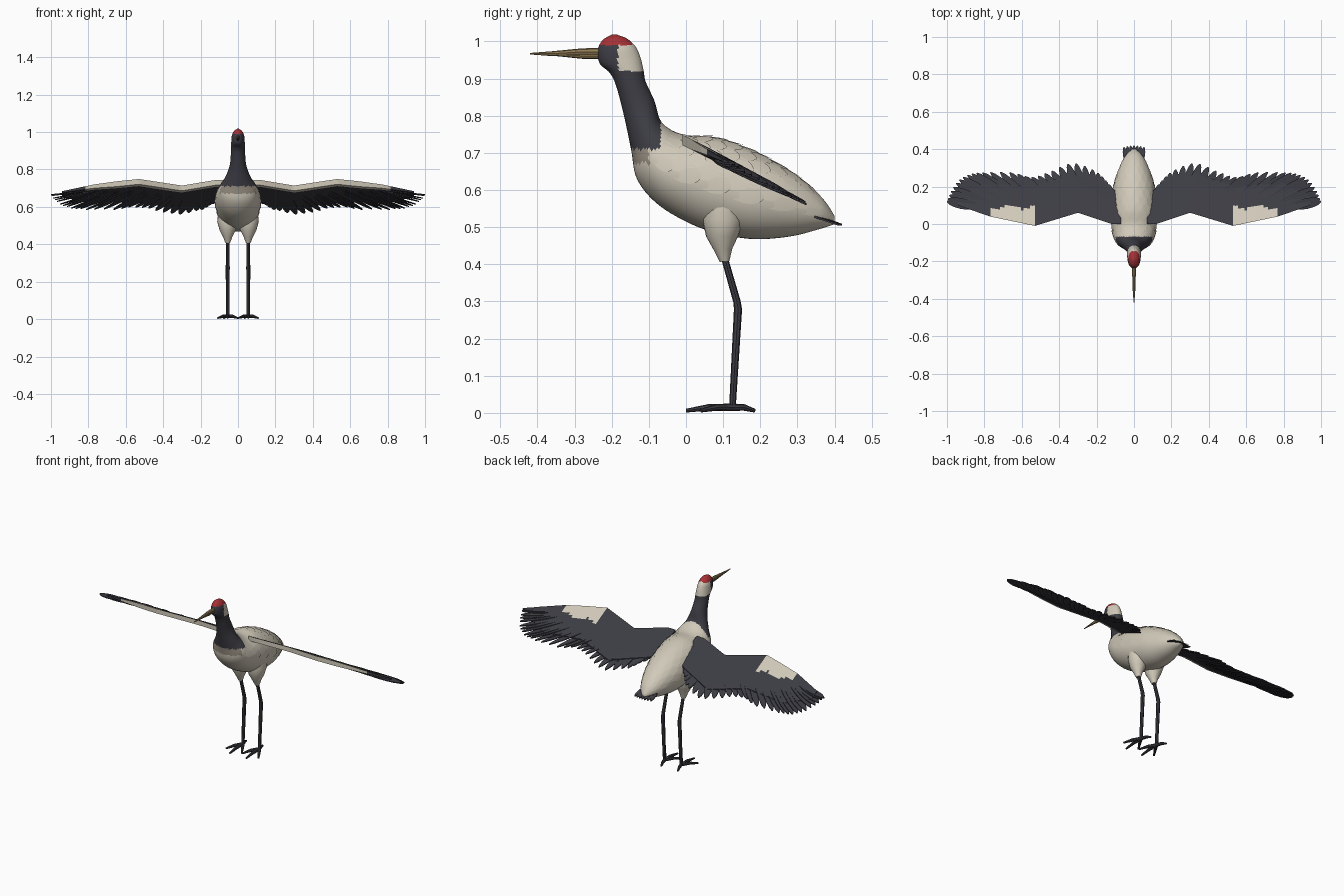
import bpy, bmesh, math
from mathutils import Vector

if "Cube" in bpy.data.objects:
    bpy.data.objects.remove(bpy.data.objects["Cube"])


def material(name, rgb):
    m = bpy.data.materials.new(name)
    m.use_nodes = True
    m.diffuse_color = (*rgb, 1)
    bsdf = m.node_tree.nodes["Principled BSDF"]
    bsdf.inputs["Base Color"].default_value = (*rgb, 1)
    bsdf.inputs["Roughness"].default_value = 0.8
    return m


CREAM = material("cream", (0.64, 0.59, 0.49))
CHARCOAL = material("charcoal", (0.045, 0.045, 0.057))
RED = material("crown red", (0.38, 0.03, 0.035))
HORN = material("beak horn", (0.28, 0.2, 0.09))
TAUPE = material("taupe", (0.31, 0.27, 0.22))


def finish(name, bm, mats, rule=None, smooth=True, closed=True):
    if closed:
        bmesh.ops.recalc_face_normals(bm, faces=bm.faces)
    if rule:
        for f in bm.faces:
            f.material_index = rule(f)
    me = bpy.data.meshes.new(name)
    bm.to_mesh(me)
    bm.free()
    for m in mats:
        me.materials.append(m)
    ob = bpy.data.objects.new(name, me)
    bpy.context.collection.objects.link(ob)
    if smooth:
        bpy.ops.object.select_all(action="DESELECT")
        bpy.context.view_layer.objects.active = ob
        ob.select_set(True)
        bpy.ops.object.shade_smooth_by_angle(angle=math.radians(40))
    return ob


def loft(bm, rings):
    rows = [[bm.verts.new(p) for p in ring] for ring in rings]
    n = len(rows[0])
    for a, b in zip(rows, rows[1:]):
        for i in range(n):
            bm.faces.new((a[i], a[(i + 1) % n], b[(i + 1) % n], b[i]))
    bm.faces.new(rows[0][::-1])
    bm.faces.new(rows[-1])


def tube(bm, path, radii, sides=8):
    pts = [Vector(p) for p in path]
    rings = []
    for i, p in enumerate(pts):
        d = (pts[min(i + 1, len(pts) - 1)] - pts[max(i - 1, 0)]).normalized()
        u = d.cross(Vector((1, 0, 0)) if abs(d.x) < 0.8 else Vector((0, 0, 1))).normalized()
        v = d.cross(u)
        angles = [2 * math.pi * k / sides for k in range(sides)]
        rings.append([p + radii[i] * (u * math.cos(a) + v * math.sin(a)) for a in angles])
    loft(bm, rings)


def spline(rows, t):
    # Catmull-Rom through the rows at parameter t
    i = min(int(t), len(rows) - 2)
    f = t - i
    a, b, c, d = (rows[min(max(i + k, 0), len(rows) - 1)] for k in (-1, 0, 1, 2))
    return [q + 0.5 * f * (r - p + f * (2 * p - 5 * q + 4 * r - s + f * (3 * (q - r) + s - p)))
            for p, q, r, s in zip(a, b, c, d)]


def along(points, x):
    # Straight-line interpolation of y at x
    for (x0, y0), (x1, y1) in zip(points, points[1:]):
        if x <= x1:
            return y0 + (y1 - y0) * (x - x0) / (x1 - x0)
    return points[-1][1]


# Head, neck and body: front/belly point, nape/back point, half width
SECTIONS = [
    (-.2, 1.018, -.185, 1.018, .004), (-.225, 1.003, -.158, 1.007, .022),
    (-.238, .975, -.135, .985, .033), (-.232, .94, -.122, .955, .036),
    (-.205, .915, -.114, .92, .037), (-.188, .88, -.108, .89, .038),
    (-.167, .8, -.085, .84, .045), (-.148, .71, -.07, .79, .07),
    (-.132, .63, -.045, .765, .1), (-.08, .565, 0, .745, .115),
    (0, .515, .07, .742, .12), (.08, .485, .15, .718, .118),
    (.18, .468, .23, .68, .108), (.28, .475, .31, .63, .08),
    (.36, .495, .37, .575, .045), (.4, .508, .4, .53, .01)]


def skin(t, angle, lift=1.0):
    y0, z0, y1, z1, w = spline(SECTIONS, t)
    c, s = math.cos(angle) * lift / 2, math.sin(angle) * lift
    return Vector((w * s, (y0 + y1) / 2 + (y1 - y0) * c, (z0 + z1) / 2 + (z1 - z0) * c))


def plumage(f):
    p = f.calc_center_median()
    if p.z > .99 and p.y < -.145:
        return 2
    if p.z > .92 and p.y > -.183:
        return 0
    if p.z > .71 and p.y < -.068:
        return 1
    return 3 if p.z > .672 and p.y < -.1 else 0


bm = bmesh.new()
STEPS, AROUND = 8, 48
loft(bm, [[skin(i / STEPS, 2 * math.pi * k / AROUND) for k in range(AROUND)]
          for i in range((len(SECTIONS) - 1) * STEPS + 1)])
finish("body", bm, [CREAM, CHARCOAL, RED, TAUPE], plumage)

# Overlapping contour feathers on the back and flanks
bm = bmesh.new()
LEAF = [(0, .55), (.25, .9), (.5, 1), (.75, .85), (.92, .5), (1, .12)]
for row in range(11):
    t0 = 7.9 + row * .5
    for k in range(-4, 5):
        a0 = (k + (row % 2) * .5) * .38
        if abs(a0) > 1.7:
            continue
        strip = []
        for u, w in LEAF:
            t = min(t0 + 1.15 * u, 14.6)
            strip.append([bm.verts.new(skin(t, a0 + side * .25 * w, .985 + .055 * u))
                          for side in (-1, 0, 1)])
        for a, b in zip(strip, strip[1:]):
            for j in (0, 1):
                bm.faces.new((a[j], a[j + 1], b[j + 1], b[j]))
finish("body_feathers", bm, [CREAM], closed=False)

# Beak with upper and lower halves
for name, z, r in (("upper_beak", .972, .011), ("lower_beak", .961, .009)):
    bm = bmesh.new()
    tube(bm, [(0, -.215, z), (0, -.28, z), (0, -.36, .967), (0, -.42, .967)],
         [r, r * .85, r * .6, .002])
    finish(name, bm, [HORN])


def vane(bm, root, tip, width, thick):
    # A flat feather, thickened in z
    root, tip = Vector(root), Vector(tip)
    d = tip - root
    across = Vector((-d.y, d.x, 0)).normalized() * width
    right = [root + d * u + across * w for u, w in LEAF]
    left = [root + d * u - across * w for u, w in LEAF]
    loop = right + left[::-1]
    low = Vector((0, 0, thick))
    loft(bm, [loop, [p - low for p in loop]])


# Wings lie on one sloping plane
LEAD = [(.07, .0), (.12, .0), (.3, .06), (.53, -.01), (.77, .04), (1, .12)]
TRAIL = [(.07, .16), (.12, .19), (.33, .27), (.55, .2), (.8, .22), (.94, .15)]
TIPS = [(.1, .17), (.15, .23), (.21, .285), (.33, .325), (.45, .28), (.55, .25),
        (.66, .275), (.8, .275), (.88, .265), (.94, .23), (.98, .17), (1, .12)]
ROOTS = [(.07, .06), (.3, .14), (.53, .07), (.85, .09)]
CHORD = [0, .04, .1, .18, .26, .34, .42, .5, .6, .7, .8, .9, 1]


def slope(y):
    return .73 - .5 * y


def wing_section(x, side):
    a, b = along(LEAD, x), along(TRAIL, x)
    taper = min(1, (1.05 - x) * 2.5)
    ring = []
    for sign in (1, -1):
        for u in CHORD[::sign]:
            y = a + (b - a) * u
            ring.append((x * side, y, slope(y) + sign * taper * (.003 + .011 * (1 - u) ** .5)))
    return ring


def wing_colour(f):
    p = f.calc_center_median()
    x = abs(p.x)
    u = (p.y - along(LEAD, x)) / (along(TRAIL, x) - along(LEAD, x))
    below = p.z < slope(p.y) + .002
    if below:
        return 0 if u < .08 and x < .82 else 1
    return 0 if .525 < x < .77 and p.y < .09 + .012 * math.sin(x * 40) else 1


for side, label in ((1, "left"), (-1, "right")):
    bm = bmesh.new()
    loft(bm, [wing_section(.07 + .87 * i / 70, side) for i in range(71)])
    finish(label + "_wing", bm, [CREAM, CHARCOAL], wing_colour)

    bm = bmesh.new()
    N = 32
    for i in range(N):
        t = i / (N - 1)
        s = t * (len(TIPS) - 1)
        tx, ty = spline(TIPS, s)
        rx = .08 + .77 * t ** 1.05
        ry = along(ROOTS, rx)
        drop = .002 * (i % 3)
        vane(bm, (rx * side, ry, slope(ry) - drop), (tx * side, ty, slope(ty) - drop),
             .024, .005)
    finish(label + "_flight_feathers", bm, [CHARCOAL], smooth=False)

    # Thigh, shank and toes
    x = .055 * side
    bm = bmesh.new()
    tube(bm, [(x, .1, .58), (x, .1, .52), (x, .097, .475), (x, .1, .44), (x, .104, .408)],
         [.05, .056, .043, .025, .013], 20)
    finish(label + "_thigh", bm, [CREAM])
    bm = bmesh.new()
    tube(bm, [(x, .1, .43), (x, .137, .3), (x, .14, .28), (x, .125, .015)],
         [.009, .01, .011, .009])
    finish(label + "_leg", bm, [CHARCOAL])
    bm = bmesh.new()
    for dx, y in ((-.053, .04), (0, .0), (.053, .04), (-.02, .185)):
        tube(bm, [(x, .125, .015), (x + dx * .5, (y + .125) / 2, .015), (x + dx, y, .006)],
             [.01, .009, .005])
    finish(label + "_foot", bm, [CHARCOAL])

# Dark tail fan
bm = bmesh.new()
for i in range(-3, 4):
    vane(bm, (i * .011, .31, .55 - .002 * abs(i)), (i * .018, .42 - .001 * i * i, .509), .014, .005)
finish("tail_feathers", bm, [CHARCOAL], smooth=False)
